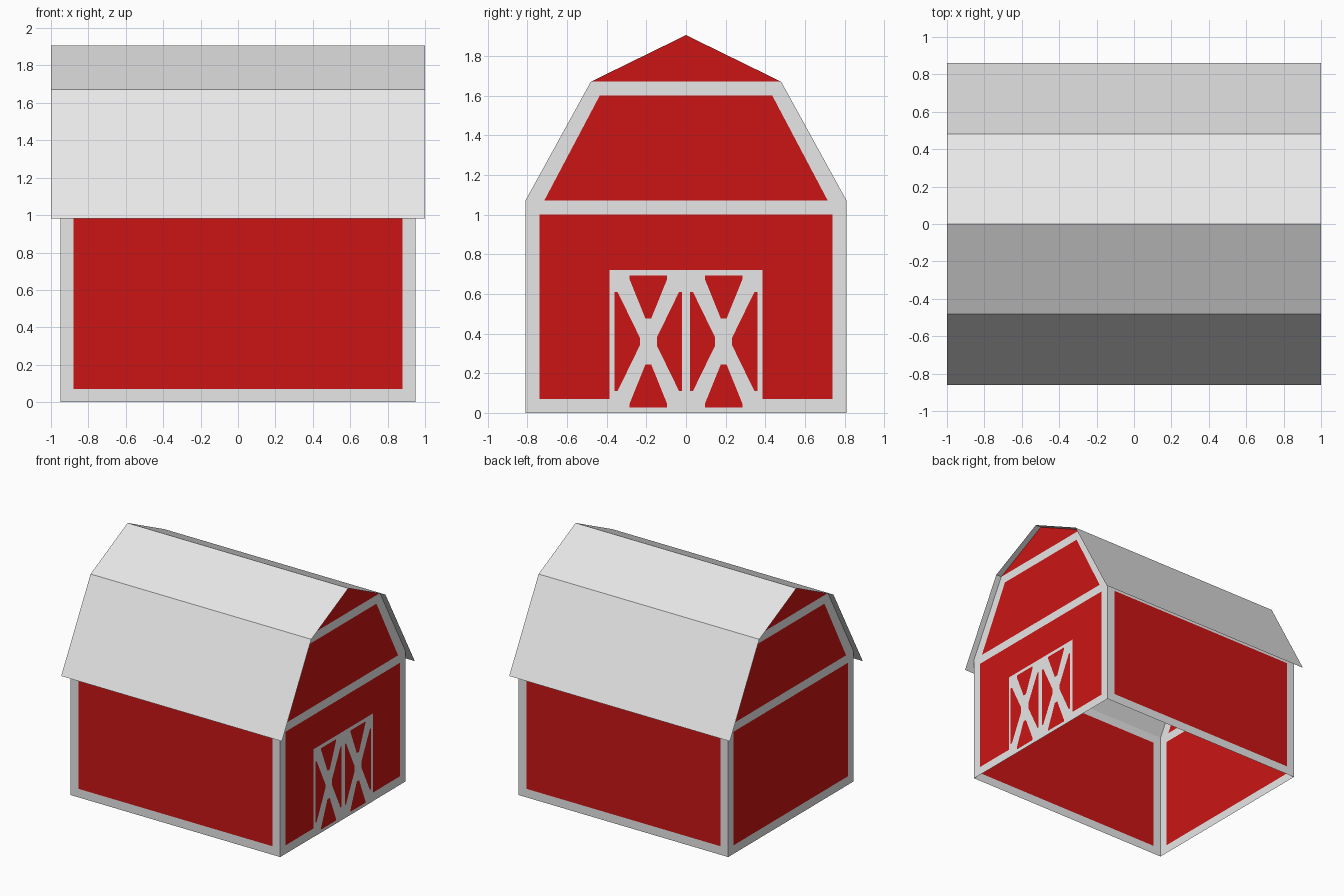
import bpy, bmesh
from mathutils import Vector

if "Cube" in bpy.data.objects:
    bpy.data.objects.remove(bpy.data.objects["Cube"])


def material(name, rgb):
    m = bpy.data.materials.new(name)
    m.diffuse_color = (*rgb, 1)
    m.use_nodes = True
    m.node_tree.nodes["Principled BSDF"].inputs["Base Color"].default_value = m.diffuse_color
    return m


RED = material("barn red", (0.60, 0.0075, 0.0075))
GREY = material("light grey", (0.80, 0.80, 0.80))

HX, HY = 0.95, 0.81          # half length and half width of the walls
EAVE, KNEE, RIDGE = 1.07, 1.67, 1.905
KNEE_Y, T = 0.48, 0.07       # gambrel break and trim width


def build(name, polys, place):
    """polys: list of (2D outline, material index); place maps 2D to 3D."""
    bm = bmesh.new()
    for pts, mat in polys:
        f = bm.faces.new([bm.verts.new(place(*p)) for p in pts])
        f.material_index = mat
    bmesh.ops.remove_doubles(bm, verts=bm.verts, dist=1e-5)
    for f in bm.faces:       # all faces look outward
        f.normal_update()
        if f.normal.dot(f.calc_center_median() - Vector((0, 0, 0.6))) < 0:
            f.normal_flip()
    me = bpy.data.meshes.new(name)
    bm.to_mesh(me)
    bm.free()
    me.materials.append(RED)
    me.materials.append(GREY)
    ob = bpy.data.objects.new(name, me)
    bpy.context.collection.objects.link(ob)


def framed(outer, inner, skip=()):
    """Red panel with a grey trim ring."""
    n = len(outer)
    ring = [([outer[i], outer[(i + 1) % n], inner[(i + 1) % n], inner[i]], 1)
            for i in range(n) if i not in skip]
    return [(inner, 0)] + ring


def rect(a, b, z0, z1):
    return [(a, z0), (b, z0), (b, z1), (a, z1)]


def wall_panel(h):
    return framed(rect(-h, h, 0, EAVE), rect(-h + T, h - T, T, EAVE - T))


# Long side walls
for name, s in (("front_wall", -1), ("back_wall", 1)):
    build(name, wall_panel(HX), lambda u, z: (u, s * HY, z))

# Gable end walls: lower panel, framed loft trapezoid, red peak
loft = framed([(-HY, EAVE), (HY, EAVE), (KNEE_Y, KNEE), (-KNEE_Y, KNEE)],
              [(-0.715, EAVE), (0.715, EAVE), (0.435, KNEE - T), (-0.435, KNEE - T)],
              skip=(0,))
peak = [([(-KNEE_Y, KNEE), (KNEE_Y, KNEE), (0, RIDGE)], 0)]
for name, s in (("left_gable", -1), ("right_gable", 1)):
    build(name, wall_panel(HY) + loft + peak, lambda u, z: (s * HX, u, z))

# Double door: grey plate with red panels between the crossed braces
build("door_frame", [(rect(-0.385, 0.385, 0, 0.72), 1)],
      lambda u, z: (HX + 0.002, u, z))
side = [(-0.17, 0.25), (-0.155, 0.25), (-0.043, 0.02),
        (-0.043, -0.02), (-0.155, -0.25), (-0.17, -0.25)]
top = [(-0.095, 0.333), (0.095, 0.333), (0.095, 0.315),
       (0.015, 0.117), (-0.015, 0.117), (-0.095, 0.315)]
panels = []
for c in (-0.19, 0.19):
    for m in (-1, 1):
        panels.append(([(c + m * u, 0.36 + v) for u, v in side], 0))
        panels.append(([(c + u, 0.36 + m * v) for u, v in top], 0))
build("door_panels", panels, lambda u, z: (HX + 0.004, u, z))

# Gambrel roof: thin sheet overhanging the walls
profile = [(-0.86, 0.98), (-KNEE_Y, KNEE), (0, RIDGE), (KNEE_Y, KNEE), (0.86, 0.98)]
strips = [([(-1, i), (1, i), (1, i + 1), (-1, i + 1)], 1) for i in range(4)]
build("roof", strips, lambda u, i: (u, profile[i][0], profile[i][1] + 0.001))
